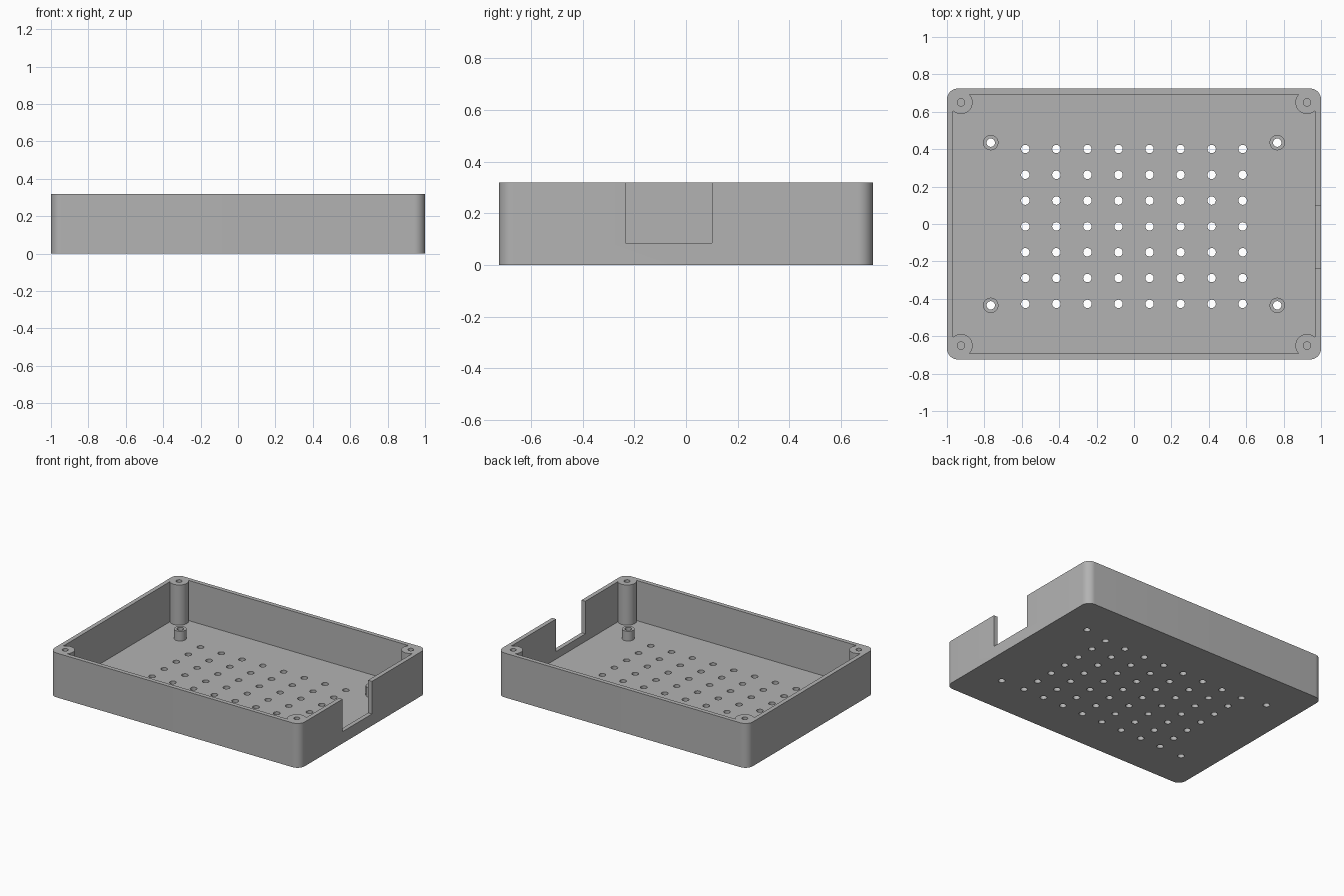
import bpy, bmesh, math
from mathutils import Matrix

cube = bpy.data.objects.get("Cube")
if cube:
    bpy.data.objects.remove(cube, do_unlink=True)

# Main dimensions
HX, HY, HEIGHT = 1.0, 0.724, 0.32
WALL, FLOOR, CORNER = 0.031, 0.03, 0.058
POST_X, POST_Y, POST_R, SCREW_R = 0.925, 0.65, 0.062, 0.02
STAND_X, STAND_Y, STAND_R, STAND_TOP = 0.766, 0.435, 0.041, 0.10
HOLE_R = 0.0225


def mesh_object(name, bm):
    mesh = bpy.data.meshes.new(name)
    bm.to_mesh(mesh)
    bm.free()
    obj = bpy.data.objects.new(name, mesh)
    bpy.context.collection.objects.link(obj)
    return obj


def add_box(bm, x0, x1, y0, y1, z0, z1):
    place = Matrix.Translation(((x0 + x1) / 2, (y0 + y1) / 2, (z0 + z1) / 2))
    size = Matrix.Diagonal((x1 - x0, y1 - y0, z1 - z0, 1))
    return bmesh.ops.create_cube(bm, size=1, matrix=place @ size)["verts"]


def add_cylinder(bm, x, y, radius, z0, z1, sides=32):
    bmesh.ops.create_cone(bm, cap_ends=True, segments=sides, radius1=radius, radius2=radius,
                          depth=z1 - z0, matrix=Matrix.Translation((x, y, (z0 + z1) / 2)))


def corners(x, y):
    return [(sx * x, sy * y) for sx in (-1, 1) for sy in (-1, 1)]


def cut(target, cutter):
    cutter.hide_render = True
    mod = target.modifiers.new("cut", "BOOLEAN")
    mod.operation, mod.solver, mod.object = "DIFFERENCE", "EXACT", cutter
    bpy.context.view_layer.objects.active = target
    bpy.ops.object.modifier_apply(modifier=mod.name)
    bpy.data.objects.remove(cutter, do_unlink=True)


# Outer block with rounded upright corners
bm = bmesh.new()
add_box(bm, -HX, HX, -HY, HY, 0, HEIGHT)
upright = [e for e in bm.edges if abs(e.verts[0].co.z - e.verts[1].co.z) > HEIGHT / 2]
bmesh.ops.bevel(bm, geom=upright, offset=CORNER, segments=10, profile=0.5, affect="EDGES")
tray = mesh_object("enclosure_base", bm)

# Cavity, leaving the corner posts and board standoffs standing
bm = bmesh.new()
add_box(bm, -HX + WALL, HX - WALL, -HY + WALL, HY - WALL, FLOOR, HEIGHT + 0.1)
cavity = mesh_object("cavity_cutter", bm)
bm = bmesh.new()
for x, y in corners(POST_X, POST_Y):
    add_cylinder(bm, x, y, POST_R, -0.1, HEIGHT + 0.2, 48)
for x, y in corners(STAND_X, STAND_Y):
    add_cylinder(bm, x, y, STAND_R, -0.1, STAND_TOP)
cut(cavity, mesh_object("post_shapes", bm))
cut(tray, cavity)

# Vent grid, standoff bores and blind screw holes
bm = bmesh.new()
for i in range(8):
    for j in range(7):
        add_cylinder(bm, (i - 3.5) * 0.166, (j - 3) * 0.138 - 0.013, HOLE_R, -0.1, 0.15, 24)
for x, y in corners(STAND_X, STAND_Y):
    add_cylinder(bm, x, y, HOLE_R, -0.1, 0.2, 24)
for x, y in corners(POST_X, POST_Y):
    add_cylinder(bm, x, y, SCREW_R, 0.06, HEIGHT + 0.1, 24)
cut(tray, mesh_object("hole_cutter", bm))

# Connector notch in the left wall
bm = bmesh.new()
add_box(bm, HX - 2 * WALL, HX + 0.1, -0.235, 0.1, 0.085, HEIGHT + 0.1)
cut(tray, mesh_object("notch_cutter", bm))

# Grey plastic
grey = bpy.data.materials.new("grey_plastic")
grey.use_nodes = True
colour = (0.45, 0.45, 0.45, 1)
grey.diffuse_color = colour
grey.node_tree.nodes["Principled BSDF"].inputs["Base Color"].default_value = colour
tray.data.materials.clear()
tray.data.materials.append(grey)

bpy.ops.object.select_all(action="DESELECT")
tray.select_set(True)
bpy.context.view_layer.objects.active = tray
bpy.ops.object.shade_smooth_by_angle(angle=math.radians(30))
